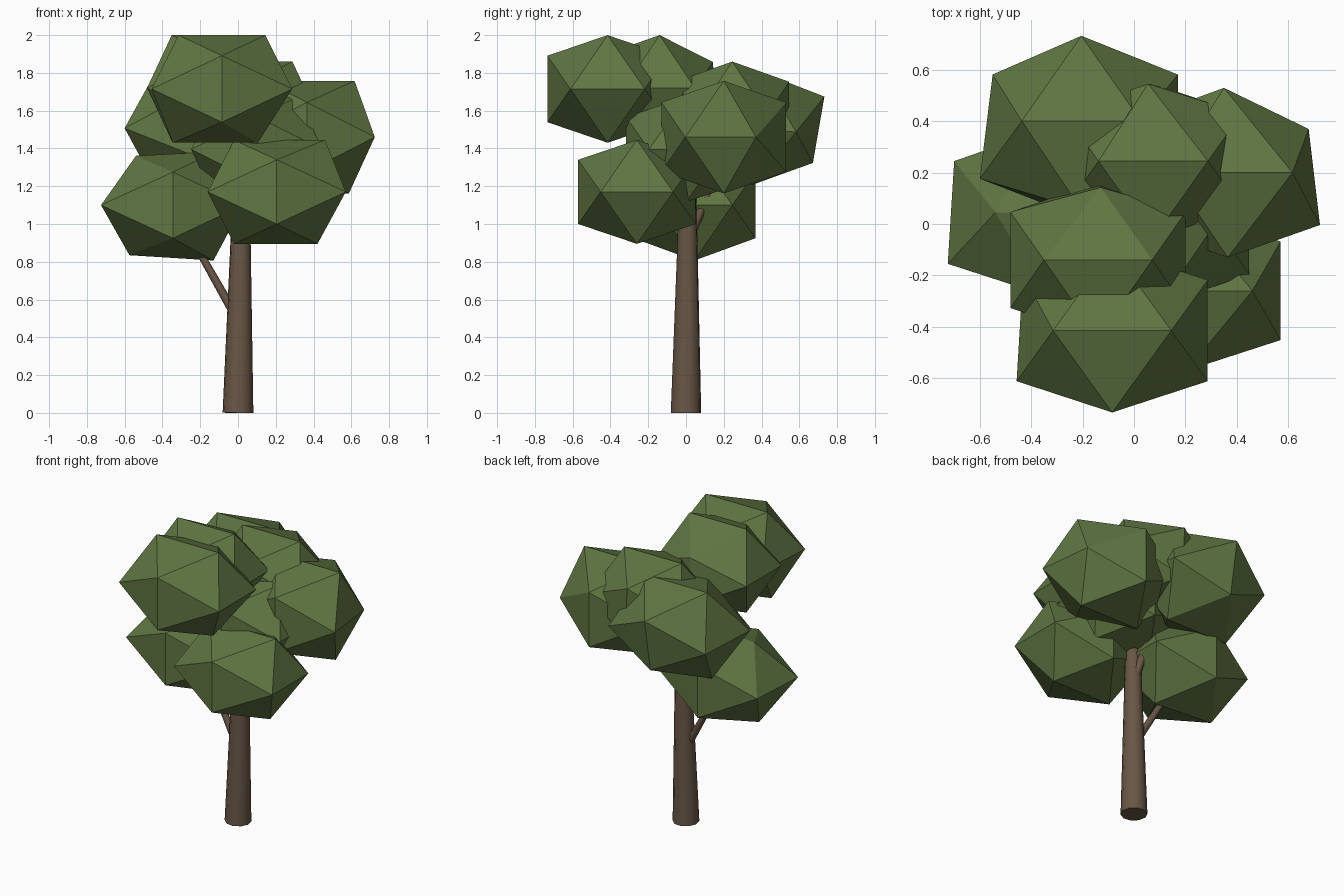
import bpy, bmesh
from math import sqrt, radians
from mathutils import Vector

if "Cube" in bpy.data.objects:
    bpy.data.objects.remove(bpy.data.objects["Cube"])

PHI = (1 + sqrt(5)) / 2


def material(name, rgb):
    m = bpy.data.materials.new(name)
    m.diffuse_color = (*rgb, 1)
    m.use_nodes = True
    m.node_tree.nodes["Principled BSDF"].inputs["Base Color"].default_value = m.diffuse_color
    return m


LEAF = material("leaf_green", (0.115, 0.18, 0.055))
BARK = material("bark_brown", (0.14, 0.095, 0.06))


def add_object(name, bm, mat):
    bmesh.ops.recalc_face_normals(bm, faces=bm.faces[:])
    mesh = bpy.data.meshes.new(name)
    bm.to_mesh(mesh)
    bm.free()
    mesh.materials.append(mat)
    ob = bpy.data.objects.new(name, mesh)
    bpy.context.collection.objects.link(ob)
    return ob


def leaf_clump(name, centre, unit, tilt=0, nudges={}):
    """Faceted icosahedron with an edge on top, lying along x.
    nudges shifts single corners, keyed by corner signs, for a hand-cut look."""
    bm = bmesh.new()
    for a in (-1, 1):
        for b in (-1, 1):
            for key, co in (((a, 0, b), (a, 0, b * PHI)),
                            ((0, b, a), (0, b * PHI, a)),
                            ((b, a, 0), (b * PHI, a, 0))):
                d = nudges.get(key, (0, 0, 0))
                bm.verts.new([c * u + n for c, u, n in zip(co, unit, d)])
    bmesh.ops.convex_hull(bm, input=bm.verts[:])
    ob = add_object(name, bm, LEAF)
    ob.location = centre
    ob.rotation_euler.x = radians(tilt)


def limb(name, start, end, r1, r2, sides):
    """Tapered round limb between two points, smooth along its side."""
    start, end = Vector(start), Vector(end)
    axis = end - start
    bm = bmesh.new()
    bmesh.ops.create_cone(bm, cap_ends=True, segments=sides,
                          radius1=r1, radius2=r2, depth=axis.length)
    for f in bm.faces:
        f.smooth = len(f.verts) == 4
    for e in bm.edges:
        e.smooth = all(f.smooth for f in e.link_faces)
    ob = add_object(name, bm, BARK)
    ob.location = (start + end) / 2
    ob.rotation_euler = axis.to_track_quat('Z', 'Y').to_euler()


# Trunk, leaning very slightly
limb("trunk", (0, 0, 0), (0.018, 0.01, 1.2), 0.082, 0.045, 10)

# Branches reaching into the clumps
limb("branch_left", (0.0, 0.0, 0.49), (-0.345, 0.045, 1.10), 0.025, 0.016, 7)
limb("branch_back", (0.015, 0.02, 0.94), (-0.06, 0.24, 1.45), 0.028, 0.018, 7)
limb("branch_front", (0.015, 0.0, 1.15), (-0.09, -0.35, 1.65), 0.028, 0.015, 7)
limb("branch_top", (0.018, 0.01, 1.15), (-0.12, -0.12, 1.70), 0.03, 0.015, 7)

# Foliage clumps: centre, half edge lengths, tilt, corner nudges
leaf_clump("clump_front_top", (-0.085, -0.415, 1.715), (0.23, 0.197, 0.176), 0,
           {(-1, 1, 0): (0.025, 0.02, 0), (-1, 0, -1): (-0.03, 0, 0),
            (1, 0, -1): (-0.04, 0, 0)})
leaf_clump("clump_front_low", (0.205, -0.26, 1.17), (0.226, 0.192, 0.17), 0,
           {(1, 0, 1): (0.03, 0, 0), (1, 0, -1): (-0.01, 0, 0)})
leaf_clump("clump_left_low", (-0.345, 0.045, 1.10), (0.23, 0.2, 0.175), 0,
           {(-1, 1, 0): (0.017, 0, 0), (-1, -1, 0): (-0.008, 0, 0),
            (-1, 0, 1): (0.035, 0, -0.022), (-1, 0, -1): (0, 0, 0.018),
            (1, 0, -1): (-0.015, 0, -0.01)})
leaf_clump("clump_right", (0.365, 0.2, 1.46), (0.222, 0.204, 0.184), 0,
           {(1, 1, 0): (-0.044, -0.034, 0), (1, 0, 1): (0.03, 0, 0),
            (0, 1, 1): (-0.015, 0, 0), (0, 1, -1): (-0.015, 0, 0)})
leaf_clump("clump_back_left", (-0.205, 0.375, 1.505), (0.232, 0.208, 0.185), -5,
           {(-1, 1, 0): (0.03, 0, 0), (-1, -1, 0): (-0.02, 0.01, -0.015),
            (0, 1, 1): (0, 0.005, 0.015), (0, 1, -1): (0, -0.025, 0.03)})
leaf_clump("clump_top", (-0.14, -0.14, 1.72), (0.211, 0.187, 0.173), 0,
           {(0, 1, 1): (0.01, -0.02, -0.035)})
leaf_clump("clump_back_top", (0.075, 0.245, 1.58), (0.213, 0.186, 0.173), 0,
           {(0, 1, 1): (-0.02, 0, 0)})
leaf_clump("clump_middle", (0.10, 0.0, 1.395), (0.215, 0.196, 0.172))
